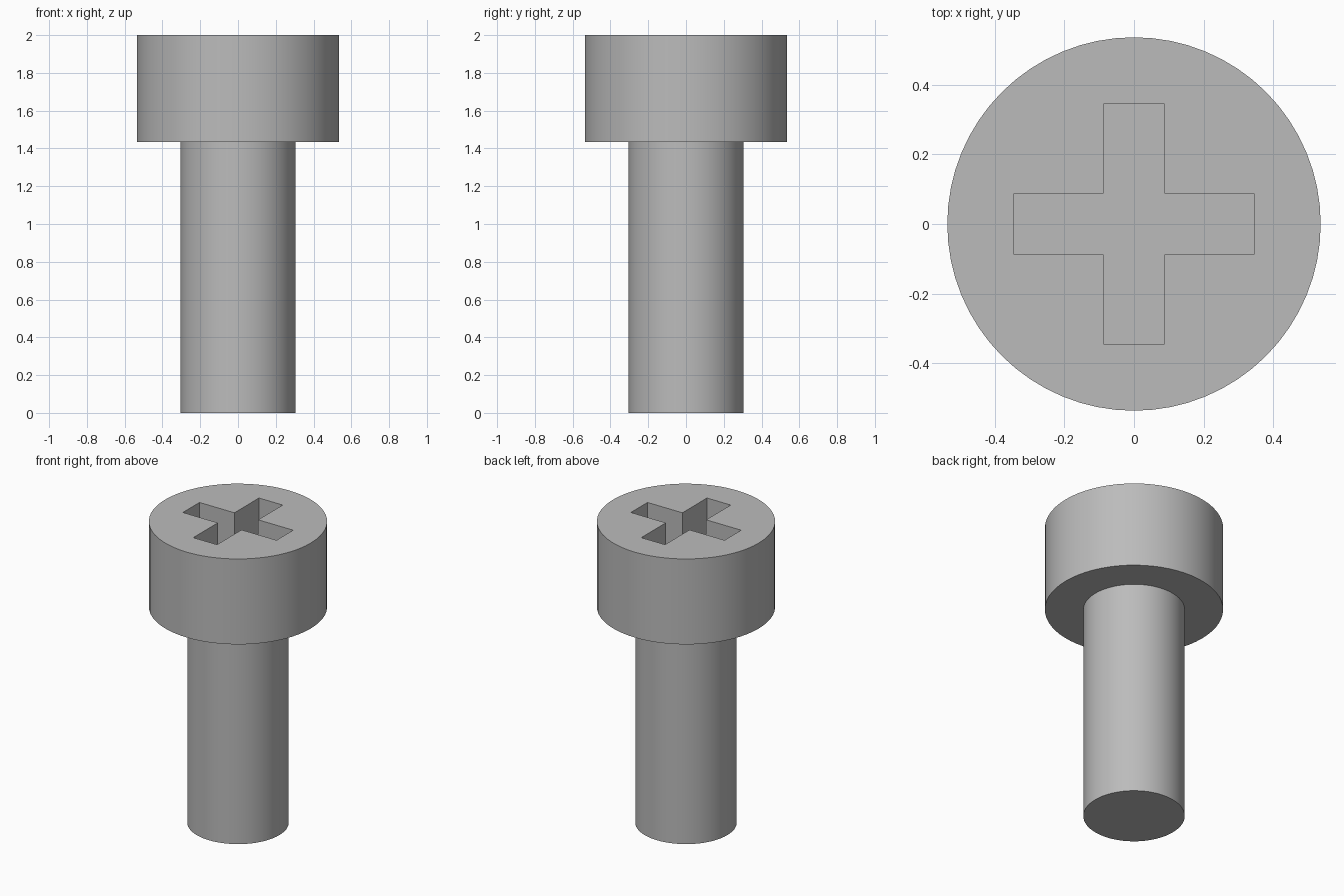
import bpy, bmesh, math

cube = bpy.data.objects.get("Cube")
if cube:
    bpy.data.objects.remove(cube, do_unlink=True)

SEGMENTS = 64
HEAD_R, SHAFT_R = 0.536, 0.305
HEAD_Z, TOP_Z = 1.433, 2.0
ARM, HALF_W, DEPTH = 0.344, 0.087, 0.3

steel = bpy.data.materials.new("grey steel")
steel.use_nodes = True
GREY = (0.5, 0.5, 0.5, 1)
steel.diffuse_color = GREY
steel.node_tree.nodes["Principled BSDF"].inputs["Base Color"].default_value = GREY


def add_object(name, bm):
    bmesh.ops.recalc_face_normals(bm, faces=bm.faces)
    mesh = bpy.data.meshes.new(name)
    bm.to_mesh(mesh)
    bm.free()
    mesh.materials.append(steel)
    obj = bpy.data.objects.new(name, mesh)
    bpy.context.collection.objects.link(obj)
    return obj


def turned(name, profile):
    """Closed round solid from (radius, height) rings, with flat end caps."""
    bm = bmesh.new()
    rings = []
    for r, z in profile:
        angles = [math.tau * i / SEGMENTS for i in range(SEGMENTS)]
        rings.append([bm.verts.new((r * math.cos(a), r * math.sin(a), z)) for a in angles])
    for low, high in zip(rings, rings[1:]):
        for i in range(SEGMENTS):
            j = (i + 1) % SEGMENTS
            bm.faces.new((low[i], low[j], high[j], high[i]))
    bm.faces.new(rings[0])
    bm.faces.new(rings[-1])
    return add_object(name, bm)


# Shaft and head, turned as one solid
screw = turned("screw_shaft_and_head", [(SHAFT_R, 0), (SHAFT_R, HEAD_Z),
                                        (HEAD_R, HEAD_Z), (HEAD_R, TOP_Z)])

# Cross-shaped cutter for the driver recess
bm = bmesh.new()
outline = []
for turn in range(4):
    c, s = round(math.cos(turn * math.pi / 2)), round(math.sin(turn * math.pi / 2))
    for x, y in ((ARM, -HALF_W), (ARM, HALF_W), (HALF_W, HALF_W)):
        outline.append(bm.verts.new((x * c - y * s, x * s + y * c, TOP_Z - DEPTH)))
floor = bm.faces.new(outline)
walls = bmesh.ops.extrude_face_region(bm, geom=[floor], use_keep_orig=True)
top = [v for v in walls["geom"] if isinstance(v, bmesh.types.BMVert)]
bmesh.ops.translate(bm, verts=top, vec=(0, 0, DEPTH + 0.1))
cutter = add_object("recess_cutter", bm)

# Cut the recess and discard the cutter
bpy.ops.object.select_all(action="DESELECT")
bpy.context.view_layer.objects.active = screw
screw.select_set(True)
cut = screw.modifiers.new("driver_recess", "BOOLEAN")
cut.operation = "DIFFERENCE"
cut.solver = "EXACT"
cut.object = cutter
bpy.ops.object.modifier_apply(modifier=cut.name)
bpy.data.objects.remove(cutter, do_unlink=True)

bpy.ops.object.shade_smooth_by_angle(angle=math.radians(30))
